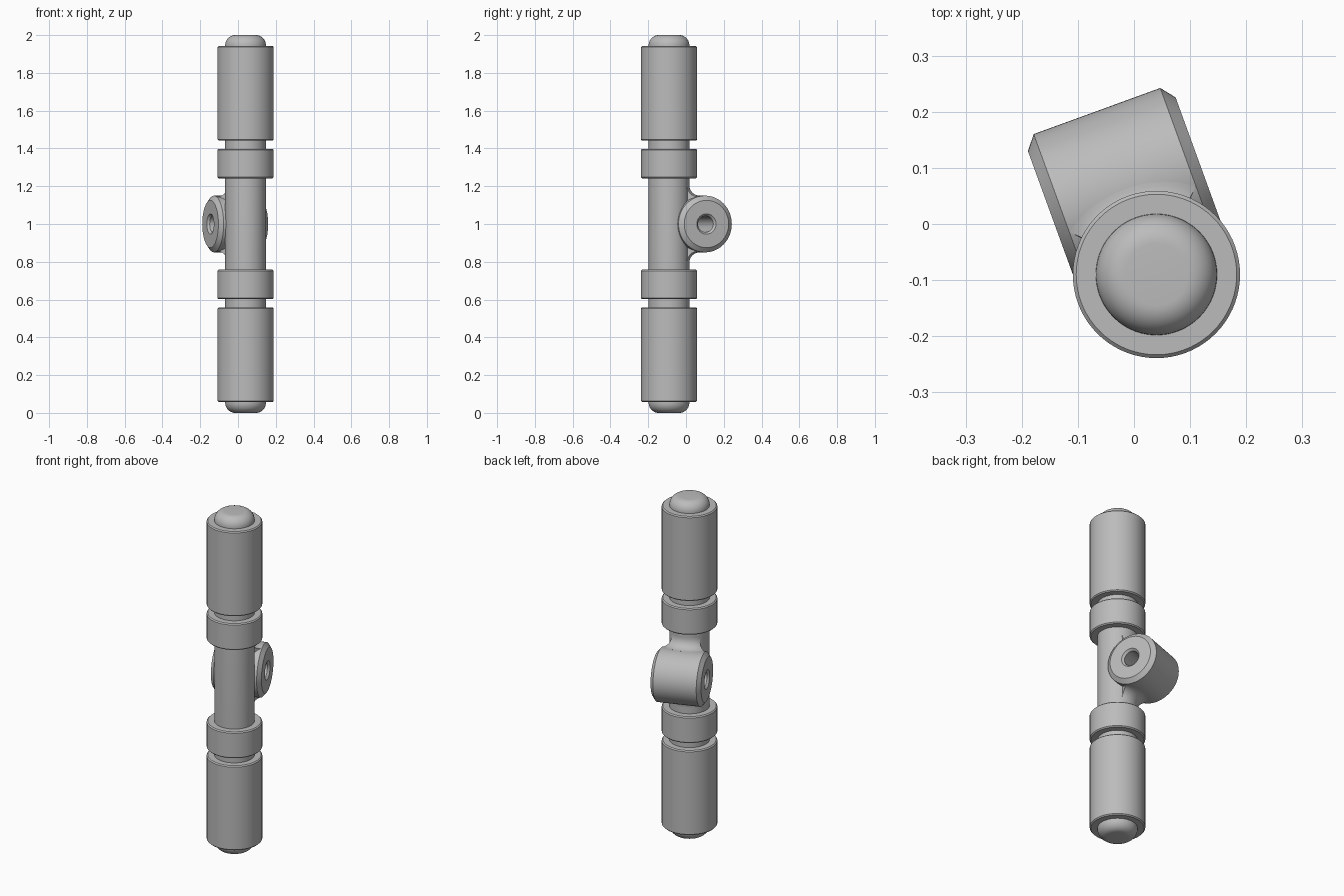
import bpy, bmesh, math
from mathutils import Vector, Matrix

if "Cube" in bpy.data.objects:
    bpy.data.objects.remove(bpy.data.objects["Cube"], do_unlink=True)

grey = bpy.data.materials.new("plain grey")
grey.use_nodes = True
grey.diffuse_color = (0.5, 0.5, 0.5, 1)
grey.node_tree.nodes["Principled BSDF"].inputs["Base Color"].default_value = grey.diffuse_color

ROD_R, SLEEVE_R = 0.108, 0.149
BARREL_R, BARREL_HALF, OFFSET = 0.15, 0.14, 0.16
FILLET = 0.055
# Local frame: x along the cross barrel, y from the rod towards it, z along the rod
FRAME = Matrix.Translation((0.04, -0.09, 1)) @ Matrix.Rotation(math.radians(20), 4, 'Z')


def finish(name, bm, matrix):
    bmesh.ops.remove_doubles(bm, verts=bm.verts, dist=1e-6)
    bmesh.ops.recalc_face_normals(bm, faces=bm.faces)
    mesh = bpy.data.meshes.new(name)
    bm.to_mesh(mesh)
    bm.free()
    mesh.shade_smooth()
    mesh.set_sharp_from_angle(angle=math.radians(30))
    mesh.materials.append(grey)
    obj = bpy.data.objects.new(name, mesh)
    bpy.context.collection.objects.link(obj)
    obj.matrix_world = matrix


def lathe(name, profile, matrix=FRAME, closed=False):
    """Spin a (radius, z) profile about the z axis."""
    bm = bmesh.new()
    verts = [bm.verts.new((r, 0, z)) for r, z in profile]
    pairs = list(zip(verts, verts[1:])) + ([(verts[-1], verts[0])] if closed else [])
    edges = [bm.edges.new(p) for p in pairs]
    bmesh.ops.spin(bm, geom=verts + edges, cent=(0, 0, 0), axis=(0, 0, 1),
                   angle=math.tau, steps=72, use_merge=True)
    finish(name, bm, matrix)


# Central rod with rounded ends
cap = [(0.055 + (ROD_R - 0.055) * math.cos(t), 0.945 + 0.055 * math.sin(t))
       for t in (math.pi / 2 * i / 10 for i in range(11))] + [(0, 1)]
lathe("central_rod", [(r, -z) for r, z in reversed(cap)] + cap)

# Grip sleeves and collars, matched above and below the middle
for side, sign in (("upper", 1), ("lower", -1)):
    for part, low, high in (("sleeve", 0.442, 0.942), ("collar", 0.242, 0.398)):
        c = 0.006
        ring = [(ROD_R - 0.01, low), (SLEEVE_R - c, low), (SLEEVE_R, low + c),
                (SLEEVE_R, high - c), (SLEEVE_R - c, high), (ROD_R - 0.01, high)]
        lathe(f"{side}_{part}", [(r, sign * z) for r, z in ring], closed=True)

# Cross barrel with chamfered ends and a through hole
half = [(0.043, BARREL_HALF - 0.012), (0.054, BARREL_HALF),
        (BARREL_R - 0.025, BARREL_HALF), (BARREL_R, BARREL_HALF - 0.02)]
lathe("cross_barrel", half + [(r, -z) for r, z in reversed(half)],
      FRAME @ Matrix.Translation((0, OFFSET, 0)) @ Matrix.Rotation(math.pi / 2, 4, 'Y'),
      closed=True)


# Rolling-ball blend between rod and barrel
def blend(name, sign):
    bm = bmesh.new()
    rows = []
    reach = BARREL_HALF - 0.02
    for i in range(33):
        x = reach * (i / 16 - 1)
        y = math.sqrt((ROD_R + FILLET) ** 2 - x * x)
        z = math.sqrt((BARREL_R + FILLET) ** 2 - (y - OFFSET) ** 2)
        centre = Vector((x, y, z))
        to_rod = Vector((-x, -y, 0)).normalized()
        to_barrel = Vector((0, OFFSET - y, -z)).normalized()
        arc = [centre + FILLET * to_rod.slerp(to_barrel, k / 12) for k in range(13)]
        root = arc[0] * 0.8
        root.z = 0.09
        rows.append([bm.verts.new((p.x, p.y, sign * p.z)) for p in arc + [root]])
    n = len(rows[0])
    for a, b in zip(rows, rows[1:]):
        for k in range(n):
            m = (k + 1) % n
            bm.faces.new((a[k], a[m], b[m], b[k]))
    for end in (rows[0], rows[-1]):
        for k in range(n - 2):
            bm.faces.new((end[-1], end[k], end[k + 1]))
    finish(name, bm, FRAME)


blend("upper_blend", 1)
blend("lower_blend", -1)
